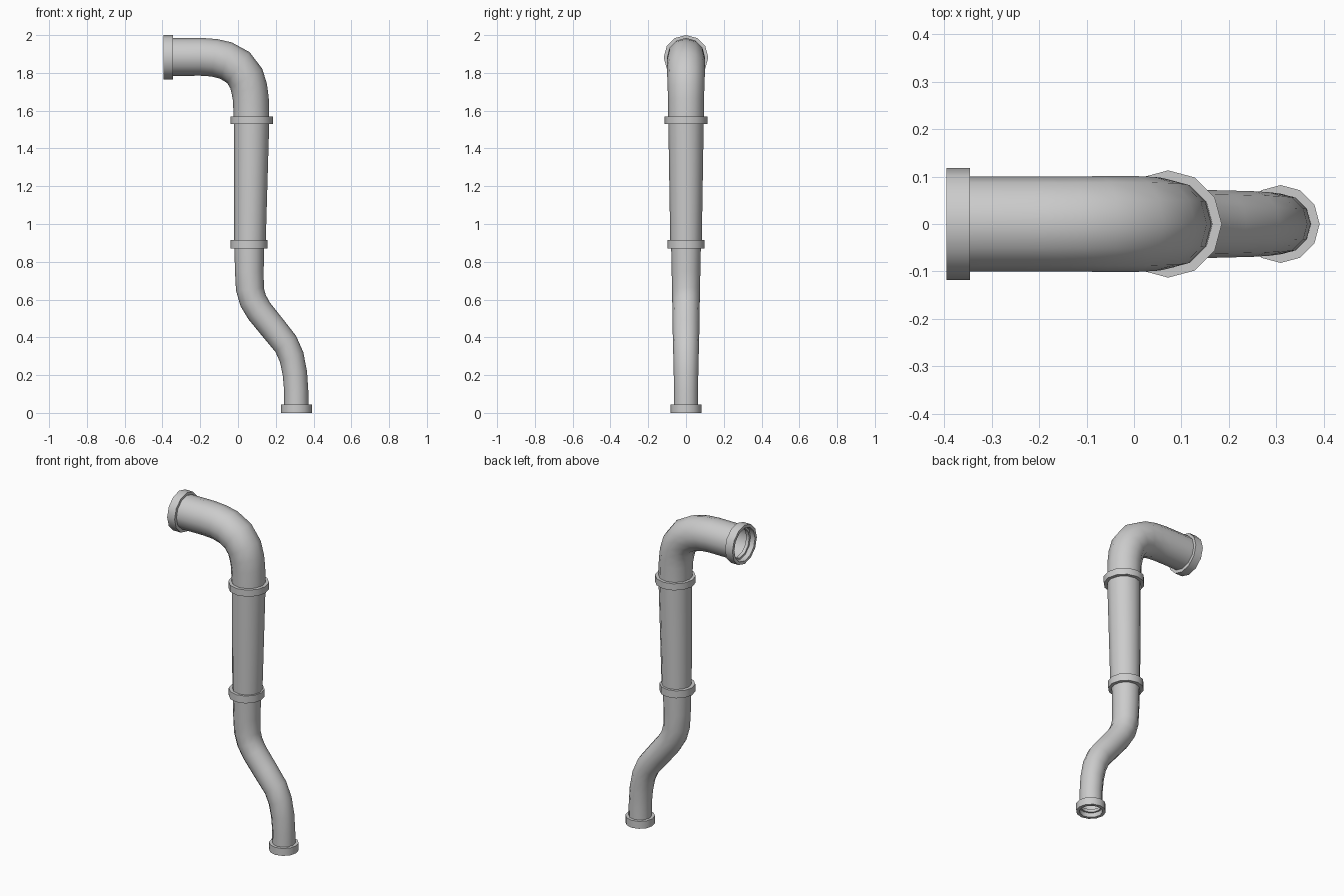
import bpy
from math import sin, cos, pi, radians

if "Cube" in bpy.data.objects:
    bpy.data.objects.remove(bpy.data.objects["Cube"])

SIDES = 12


def sweep(name, stations, closed=False):
    """Skin 12-sided rings; each station is (x, z, radius, tilt in degrees)."""
    verts, faces = [], []
    for x, z, r, tilt in stations:
        t = radians(tilt)
        for k in range(SIDES):
            a = 2 * pi * k / SIDES
            verts.append((x + r * cos(a) * cos(t), r * sin(a), z + r * cos(a) * sin(t)))
    n = len(stations)
    for i in range(n if closed else n - 1):
        p, q = i * SIDES, ((i + 1) % n) * SIDES
        for k in range(SIDES):
            m = (k + 1) % SIDES
            faces.append((p + k, p + m, q + m, q + k))
    mesh = bpy.data.meshes.new(name)
    mesh.from_pydata(verts, [], faces)
    mesh.shade_smooth()
    mesh.set_sharp_from_angle(angle=radians(45))
    obj = bpy.data.objects.new(name, mesh)
    bpy.context.collection.objects.link(obj)
    return obj


def collar(name, x, z, tilt, outer, inner, length, lip=0.0):
    """Closed ring starting at (x, z); lip adds a small inner ledge at its far end."""
    t = radians(tilt)
    profile = [(0, inner), (0, outer), (length, outer), (length, inner - lip)]
    if lip:
        profile += [(length * 0.6, inner - lip), (length * 0.6, inner)]
    sweep(name, [(x - d * sin(t), z + d * cos(t), r, tilt) for d, r in profile], True)


# Lower pipe with its S-shaped offset
sweep("lower_pipe", [
    (0.309, 0.03, 0.064, 0), (0.308, 0.12, 0.064, 0), (0.301, 0.21, 0.065, 9),
    (0.284, 0.295, 0.067, 23), (0.253, 0.365, 0.069, 38), (0.182, 0.453, 0.071, 39),
    (0.112, 0.54, 0.072, 38), (0.08, 0.595, 0.073, 24), (0.063, 0.655, 0.074, 6),
    (0.060, 0.75, 0.076, 0), (0.059, 0.90, 0.079, 0)])

# Tapered straight middle pipe
sweep("middle_pipe", [(0.063, 0.88, 0.083, 0), (0.072, 1.56, 0.094, 0)])

# Top elbow turning to the left outlet
sweep("top_elbow", [
    (0.072, 1.54, 0.094, 0), (0.068, 1.66, 0.095, 4), (0.060, 1.715, 0.097, 16),
    (0.044, 1.77, 0.099, 31), (0.002, 1.828, 0.101, 54), (-0.063, 1.865, 0.101, 73),
    (-0.125, 1.88, 0.100, 82), (-0.195, 1.885, 0.100, 88), (-0.365, 1.884, 0.100, 90)])

# Joint collars and open end collars
collar("lower_joint_collar", 0.058, 0.87, 0, 0.099, 0.074, 0.045)
collar("upper_joint_collar", 0.072, 1.53, 0, 0.113, 0.089, 0.04)
collar("bottom_end_collar", 0.309, 0.0, 0, 0.082, 0.064, 0.045, 0.010)
# The outlet opening faces left, so this collar runs back to the right
collar("outlet_end_collar", -0.395, 1.882, -90, 0.118, 0.100, 0.05, 0.012)
